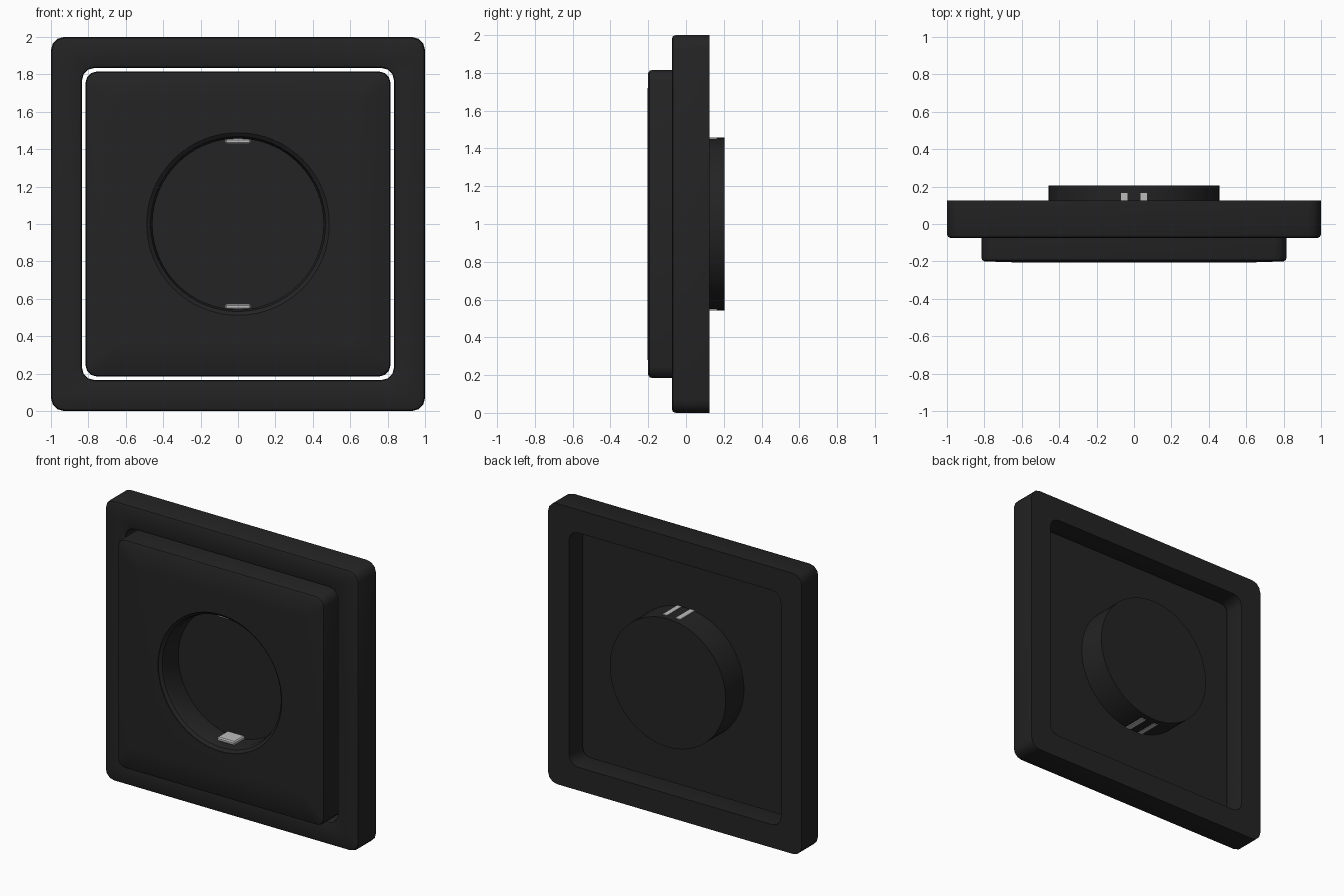
import bpy, bmesh, math
from mathutils import Vector

if "Cube" in bpy.data.objects:
    bpy.data.objects.remove(bpy.data.objects["Cube"], do_unlink=True)


def material(name, rgb):
    m = bpy.data.materials.new(name)
    m.use_nodes = True
    m.diffuse_color = (*rgb, 1)
    m.node_tree.nodes["Principled BSDF"].inputs["Base Color"].default_value = (*rgb, 1)
    return m


black = material("matte black", (0.017, 0.017, 0.017))
silver = material("contact silver", (0.5, 0.5, 0.5))


def square(half, radius, y, steps=3):
    """Rounded square outline around the model's middle at depth y."""
    ring = []
    for q in range(4):
        mid = math.radians(45 + 90 * q)
        cx = math.copysign(half - radius, math.cos(mid))
        cz = math.copysign(half - radius, math.sin(mid))
        for i in range(steps + 1):
            a = math.radians(90 * (q + i / steps))
            ring.append(Vector((cx + radius * math.cos(a), y, 1 + cz + radius * math.sin(a))))
    return ring


def circle(radius, y, n=64):
    return [Vector((radius * math.cos(math.tau * i / n), y, 1 + radius * math.sin(math.tau * i / n)))
            for i in range(n)]


def finish(name, bm, mat):
    bmesh.ops.recalc_face_normals(bm, faces=bm.faces)
    mesh = bpy.data.meshes.new(name)
    bm.to_mesh(mesh)
    bm.free()
    mesh.materials.append(mat)
    obj = bpy.data.objects.new(name, mesh)
    bpy.context.collection.objects.link(obj)
    return obj


def loft(name, rings, mat, closed=False):
    """Skin a row of rings; closed joins last to first, otherwise cap the ends."""
    bm = bmesh.new()
    loops = [[bm.verts.new(p) for p in r] for r in rings]
    pairs = list(zip(loops, loops[1:]))
    if closed:
        pairs.append((loops[-1], loops[0]))
    else:
        bm.faces.new(loops[0])
        bm.faces.new(loops[-1])
    for a, b in pairs:
        for i in range(len(a)):
            j = (i + 1) % len(a)
            bm.faces.new((a[i], a[j], b[j], b[i]))
    return finish(name, bm, mat)


def box(name, low, high, mat, bevel=0.0):
    bm = bmesh.new()
    bmesh.ops.create_cube(bm, size=1)
    for v in bm.verts:
        v.co = Vector([l + (c + 0.5) * (h - l) for c, l, h in zip(v.co, low, high)])
    if bevel:
        bmesh.ops.bevel(bm, geom=bm.edges[:], offset=bevel, segments=1, affect='EDGES')
    return finish(name, bm, mat)


def activate(obj):
    bpy.ops.object.select_all(action='DESELECT')
    obj.select_set(True)
    bpy.context.view_layer.objects.active = obj


# Outer frame with softened front edges and a square opening
frame = loft("outer_frame", [
    square(1.0, 0.07, 0.125), square(1.0, 0.07, -0.055), square(0.994, 0.066, -0.069),
    square(0.98, 0.06, -0.075), square(0.85, 0.08, -0.075), square(0.839, 0.072, -0.07),
    square(0.835, 0.07, -0.06), square(0.835, 0.07, 0.125)], black, closed=True)

# Raised centre plate with a very slightly crowned face
plate = loft("centre_plate", [
    square(0.815, 0.06, 0.0), square(0.815, 0.06, -0.18), square(0.811, 0.058, -0.193),
    square(0.8, 0.055, -0.2), square(0.64, 0.05, -0.205)], black)

# Round recess cut into the plate
cutter = loft("recess_cutter", [
    circle(0.488, -0.3), circle(0.488, -0.2), circle(0.468, -0.185),
    circle(0.457, -0.15), circle(0.457, -0.02)], black)
cutter.hide_render = True
cut = plate.modifiers.new("recess", 'BOOLEAN')
cut.operation = 'DIFFERENCE'
cut.solver = 'EXACT'
cut.object = cutter
activate(plate)
bpy.ops.object.modifier_apply(modifier=cut.name)
bpy.data.objects.remove(cutter, do_unlink=True)

# Round housing behind the plate
housing = loft("rear_housing", [circle(0.457, -0.005), circle(0.457, 0.205)], black)

for obj in (frame, plate, housing):
    activate(obj)
    bpy.ops.object.shade_smooth_by_angle(angle=math.radians(35))

# Earth contacts at top and bottom: a clip in the recess, two strips behind
for side, label in ((1, "top"), (-1, "bottom")):
    def span(inner, outer):
        return sorted((1 + side * inner, 1 + side * outer))
    z0, z1 = span(0.428, 0.457)
    box(label + "_contact_clip", (-0.07, -0.14, z0), (0.07, -0.019, z1), silver, 0.008)
    z0, z1 = span(0.44, 0.458)
    for x, hand in ((-0.052, "right"), (0.052, "left")):
        box(f"{label}_{hand}_contact_strip", (x - 0.018, -0.004, z0), (x + 0.018, 0.165, z1), silver)
